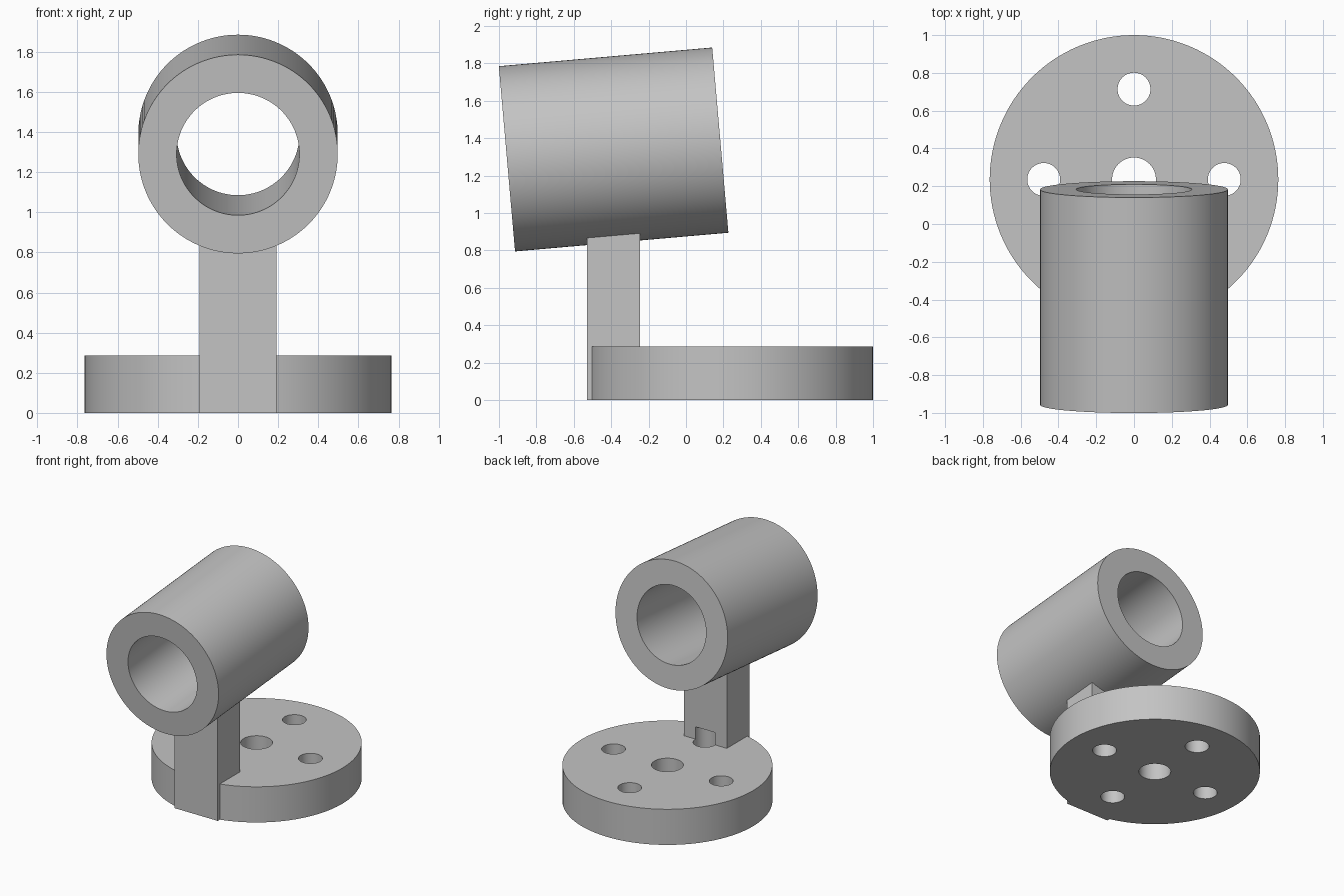
import bpy
import math
from mathutils import Matrix, Vector

old = bpy.data.objects.get("Cube")
if old:
    bpy.data.objects.remove(old, do_unlink=True)

# Single flat grey
grey = bpy.data.materials.new("plain grey")
grey.use_nodes = True
colour = (0.55, 0.55, 0.55, 1)
grey.diffuse_color = colour
grey.node_tree.nodes["Principled BSDF"].inputs["Base Color"].default_value = colour


def cylinder(name, radius, length, centre, tilt=0.0, sides=128):
    bpy.ops.mesh.primitive_cylinder_add(
        vertices=sides, radius=radius, depth=length,
        location=centre, rotation=(tilt, 0, 0))
    obj = bpy.context.object
    obj.name = name
    obj.data.materials.append(grey)
    return obj


def combine(target, other, operation):
    """Apply a boolean and discard the helper."""
    other.hide_render = True
    mod = target.modifiers.new(operation.lower(), "BOOLEAN")
    mod.operation = operation
    mod.solver = "EXACT"
    mod.object = other
    bpy.ops.object.select_all(action="DESELECT")
    bpy.context.view_layer.objects.active = target
    target.select_set(True)
    bpy.ops.object.modifier_apply(modifier=mod.name)
    bpy.data.objects.remove(other, do_unlink=True)


BASE_Y, BASE_R, BASE_H = 0.236, 0.764, 0.286
POST_FRONT, POST_BACK, POST_HALF = -0.53, -0.245, 0.191
TUBE_CENTRE = (0, -0.387, 1.34)
TUBE_TILT = math.radians(95)

# Round base plate
bracket = cylinder("tube_bracket", BASE_R, BASE_H, (0, BASE_Y, BASE_H / 2))

# Upright post, from the floor into the tube wall
post_top = 0.95
bpy.ops.mesh.primitive_cube_add(
    size=1, location=(0, (POST_FRONT + POST_BACK) / 2, post_top / 2))
post = bpy.context.object
post.name = "post"
post.data.transform(Matrix.Diagonal(
    Vector((2 * POST_HALF, POST_BACK - POST_FRONT, post_top, 1))))
post.data.materials.append(grey)
combine(bracket, post, "UNION")

# Tilted tube and its bore
combine(bracket, cylinder("tube", 0.497, 1.145, TUBE_CENTRE, TUBE_TILT), "UNION")
combine(bracket, cylinder("bore", 0.306, 1.6, TUBE_CENTRE, TUBE_TILT), "DIFFERENCE")

# Centre hole and ring of bolt holes; the front one notches the post
hole_top, hole_bottom = 0.385, -0.1
hole_len, hole_z = hole_top - hole_bottom, (hole_top + hole_bottom) / 2
combine(bracket, cylinder("centre_hole", 0.116, hole_len, (0, BASE_Y, hole_z), sides=64),
        "DIFFERENCE")
for i in range(4):
    a = i * math.pi / 2
    spot = (0.478 * math.cos(a), BASE_Y + 0.478 * math.sin(a), hole_z)
    combine(bracket, cylinder("bolt_hole", 0.087, hole_len, spot, sides=64), "DIFFERENCE")

# Smooth curved walls, crisp edges
bpy.ops.object.select_all(action="DESELECT")
bpy.context.view_layer.objects.active = bracket
bracket.select_set(True)
bpy.ops.object.shade_smooth_by_angle(angle=math.radians(30))
